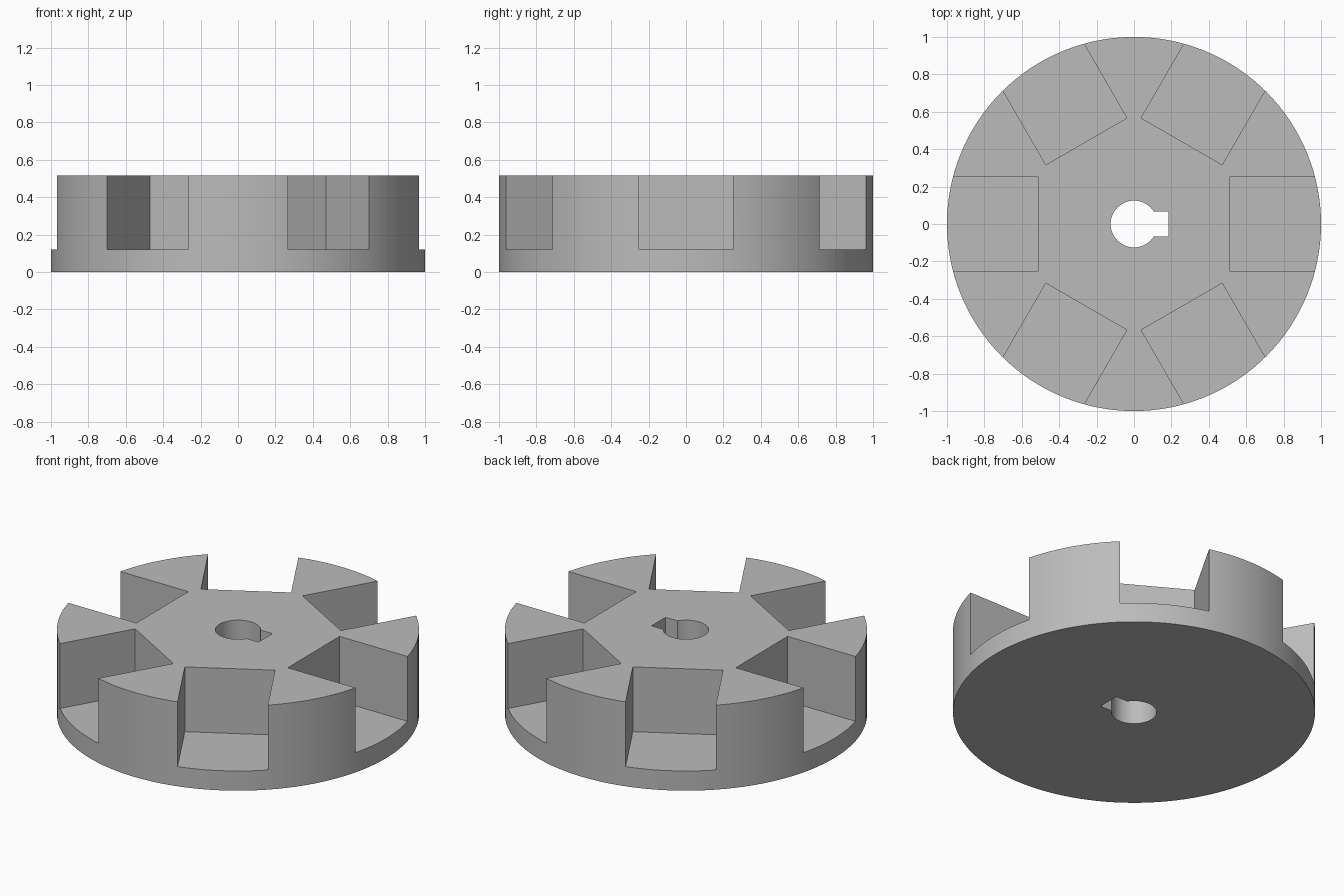
import bpy
import bmesh
from math import pi
from mathutils import Matrix, Vector

cube = bpy.data.objects.get("Cube")
if cube:
    bpy.data.objects.remove(cube, do_unlink=True)

HEIGHT = 0.515
FLOOR = 0.12
SLOT_INNER, SLOT_WIDTH = 0.51, 0.5
BORE_RADIUS = 0.125
KEY_REACH, KEY_WIDTH = 0.185, 0.135

grey = bpy.data.materials.new("plain grey")
grey.use_nodes = True
colour = (0.5, 0.5, 0.5, 1)
grey.diffuse_color = colour
grey.node_tree.nodes["Principled BSDF"].inputs["Base Color"].default_value = colour


def make_object(name, bm):
    mesh = bpy.data.meshes.new(name)
    bm.to_mesh(mesh)
    bm.free()
    mesh.materials.append(grey)
    obj = bpy.data.objects.new(name, mesh)
    bpy.context.collection.objects.link(obj)
    return obj


def add_cylinder(bm, radius, low, high, sides):
    bmesh.ops.create_cone(bm, cap_ends=True, segments=sides, radius1=radius, radius2=radius,
                          depth=high - low, matrix=Matrix.Translation((0, 0, (low + high) / 2)))


def add_box(bm, low, high, angle=0):
    low, high = Vector(low), Vector(high)
    place = Matrix.Translation((low + high) / 2) @ Matrix.Diagonal((high - low).to_4d())
    bmesh.ops.create_cube(bm, size=1, matrix=Matrix.Rotation(angle, 4, "Z") @ place)


# Solid disc
bm = bmesh.new()
add_cylinder(bm, 1, 0, HEIGHT, 128)
rotor = make_object("slotted_rotor", bm)

# Six radial slots, open at the rim and the top
bm = bmesh.new()
for i in range(6):
    add_box(bm, (SLOT_INNER, -SLOT_WIDTH / 2, FLOOR), (1.2, SLOT_WIDTH / 2, 1), i * pi / 3)
slots = make_object("slot_cutter", bm)

# Shaft bore and its keyway, right through the disc
bm = bmesh.new()
add_cylinder(bm, BORE_RADIUS, -1, 1, 64)
bore = make_object("bore_cutter", bm)
bm = bmesh.new()
add_box(bm, (0, -KEY_WIDTH / 2, -1), (KEY_REACH, KEY_WIDTH / 2, 1))
keyway = make_object("keyway_cutter", bm)

# Cut the disc, then drop the cutters
bpy.ops.object.select_all(action="DESELECT")
bpy.context.view_layer.objects.active = rotor
rotor.select_set(True)
for cutter in (slots, bore, keyway):
    cutter.hide_render = True
    cut = rotor.modifiers.new(cutter.name, "BOOLEAN")
    cut.operation = "DIFFERENCE"
    cut.solver = "EXACT"
    cut.object = cutter
    bpy.ops.object.modifier_apply(modifier=cut.name)
    bpy.data.objects.remove(cutter, do_unlink=True)

# Round walls smooth, machined edges sharp
bpy.ops.object.shade_smooth_by_angle(angle=pi / 6)
